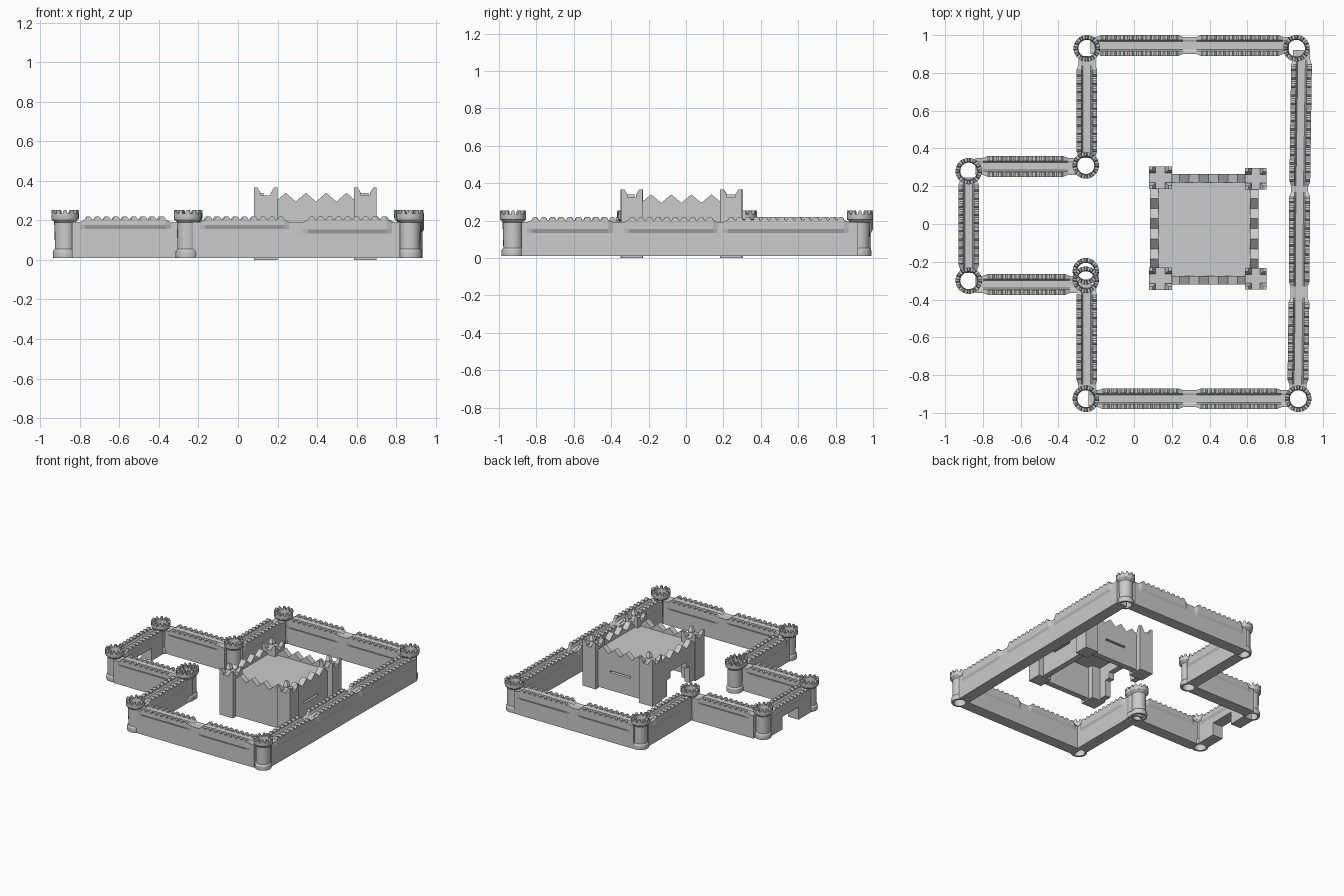
import bpy, bmesh, math
from mathutils import Vector

if "Cube" in bpy.data.objects:
    bpy.data.objects.remove(bpy.data.objects["Cube"])


def make(name, bm):
    bmesh.ops.recalc_face_normals(bm, faces=bm.faces[:])
    me = bpy.data.meshes.new(name)
    bm.to_mesh(me)
    bm.free()
    ob = bpy.data.objects.new(name, me)
    bpy.context.collection.objects.link(ob)
    return ob


def loft(bm, rings, closed=False):
    # skin a list of closed rings of points
    vs = [[bm.verts.new(p) for p in r] for r in rings]
    n, m = len(vs), len(vs[0])
    for i in range(n if closed else n - 1):
        a, b = vs[i], vs[(i + 1) % n]
        for j in range(m):
            k = (j + 1) % m
            bm.faces.new((a[j], a[k], b[k], b[j]))
    if not closed:
        bm.faces.new(vs[0][::-1])
        bm.faces.new(vs[-1])


def box(bm, x0, x1, y0, y1, z0, z1):
    loft(bm, [[(x0, y0, z), (x1, y0, z), (x1, y1, z), (x0, y1, z)] for z in (z0, z1)])


def curtain_wall(name, p0, p1, a, b, strip=0.135, gate=None):
    # a, b: distances along the wall where the overhanging parapet starts and stops
    p0, p1 = Vector(p0), Vector(p1)
    length = (p1 - p0).length
    d = (p1 - p0) / length
    side = Vector((-d.y, d.x))

    def pt(t, u, z):
        q = p0 + d * t + side * u
        return (q.x, q.y, z)

    def ring(t, wide, bottom=0.01):
        o = 0.055 if wide else 0.045
        top = 0.204 if wide else 0.192
        half = [(0.045, bottom), (0.045, strip), (o, strip + 0.02), (o, top),
                (0.028, top), (0.02, 0.188)]
        return [pt(t, u, z) for u, z in half] + [pt(t, -u, z) for u, z in half[::-1]]

    bm = bmesh.new()
    rings = [ring(0, False), ring(a, False), ring(a + 0.025, True)]
    if gate:
        g0, g1 = gate
        rings += [ring(g0, True), ring(g0, True, 0.11), ring(g1, True, 0.11), ring(g1, True)]
    rings += [ring(b - 0.025, True), ring(b, False), ring(length, False)]
    loft(bm, rings)
    # rounded merlons along both parapets
    n = max(1, round((b - a - 0.04) / 0.045))
    step = (b - a - 0.04) / n
    shape = [(-0.018, 0.2), (-0.015, 0.212), (-0.007, 0.22), (0.007, 0.22), (0.015, 0.212), (0.018, 0.2)]
    for i in range(n):
        c = a + 0.02 + step * (i + 0.5)
        for s in (-1, 1):
            loft(bm, [[pt(c + t, s * u, z) for t, z in shape] for u in (0.029, 0.055)])
    return make(name, bm)


def round_tower(name, x, y):
    bm = bmesh.new()
    prof = [(0.045, 0.01), (0.06, 0.01), (0.062, 0.025), (0.06, 0.045), (0.052, 0.055), (0.053, 0.19),
            (0.068, 0.205), (0.07, 0.215), (0.07, 0.234), (0.049, 0.234), (0.045, 0.2)]
    n = 24

    def polar(r, ang, z):
        return (x + r * math.cos(ang), y + r * math.sin(ang), z)

    loft(bm, [[polar(r, 2 * math.pi * i / n, z) for r, z in prof] for i in range(n)], True)
    # crown of merlons
    for i in range(12):
        c = 2 * math.pi * i / 12
        shape = [(-0.17, 0.23), (-0.14, 0.246), (-0.06, 0.254), (0.06, 0.254), (0.14, 0.246), (0.17, 0.23)]
        loft(bm, [[polar(r, c + t, z) for t, z in shape] for r in (0.05, 0.07)])
    ob = make(name, bm)
    bpy.context.view_layer.objects.active = ob
    ob.select_set(True)
    bpy.ops.object.shade_smooth_by_angle(angle=math.radians(25))
    ob.select_set(False)


# Round towers
for x, y in [(-0.25, 0.93), (0.86, 0.93), (-0.875, 0.28), (-0.255, 0.31), (-0.875, -0.3),
             (-0.255, -0.25), (-0.255, -0.295), (-0.255, -0.925), (0.87, -0.925)]:
    round_tower("round_tower", x, y)

# Outer curtain walls
curtain_wall("north_wall_left", (-0.23, 0.945), (0.29, 0.945), 0.03, 0.49)
curtain_wall("north_wall_right", (0.29, 0.945), (0.82, 0.945), 0.04, 0.5)
curtain_wall("south_wall_left", (-0.24, -0.925), (0.3, -0.925), 0.05, 0.5, 0.157)
curtain_wall("south_wall_right", (0.3, -0.925), (0.82, -0.925), 0.03, 0.48)
curtain_wall("east_wall_south", (0.867, -0.88), (0.874, -0.36), 0.03, 0.49)
curtain_wall("east_wall_middle", (0.874, -0.37), (0.877, 0.18), 0.04, 0.54)
curtain_wall("east_wall_north", (0.877, 0.17), (0.888, 0.92), 0.03, 0.7)
curtain_wall("west_wall_north", (-0.25, 0.35), (-0.25, 0.89), 0.01, 0.49)
curtain_wall("west_wall_south", (-0.25, -0.88), (-0.25, -0.32), 0.03, 0.53)

# Gate forecourt walls, with the gate opening facing -x
curtain_wall("forecourt_wall_north", (-0.84, 0.305), (-0.3, 0.305), 0.04, 0.49, 0.157)
curtain_wall("forecourt_wall_south", (-0.84, -0.32), (-0.29, -0.32), 0.04, 0.5, 0.157)
curtain_wall("gate_wall", (-0.875, -0.26), (-0.875, 0.245), 0.02, 0.49, 0.157, gate=(0.16, 0.36))


# Keep walls with a zigzag top
def keep_wall(name, along_x, lo, hi, c0, c1, gate=False, slit=True):
    n = 4
    pitch = (hi - lo) / n
    prof = [(lo, 0.01)]
    if gate:
        m = (lo + hi) / 2
        prof += [(m - 0.14, 0.01), (m - 0.14, 0.14), (m - 0.1, 0.14), (m - 0.1, 0.19),
                 (m + 0.1, 0.19), (m + 0.1, 0.14), (m + 0.14, 0.14), (m + 0.14, 0.01)]
    prof += [(hi, 0.01), (hi, 0.295)]
    for i in range(n - 1, -1, -1):
        prof += [(lo + (i + 0.5) * pitch, 0.34), (lo + i * pitch, 0.295)]
    bm = bmesh.new()
    loft(bm, [[(t, c, z) if along_x else (c, t, z) for t, z in prof] for c in (c0, c1)])
    ob = make(name, bm)
    if slit:
        # long horizontal arrow slit
        m = (lo + hi) / 2
        s0, s1 = sorted((c0, c1))
        bm = bmesh.new()
        if along_x:
            box(bm, m - 0.09, m + 0.09, s0 - 0.02, s1 + 0.02, 0.15, 0.165)
        else:
            box(bm, s0 - 0.02, s1 + 0.02, m - 0.09, m + 0.09, 0.15, 0.165)
        cut = make("slit_cutter", bm)
        cut.hide_render = True
        mod = ob.modifiers.new("slit", 'BOOLEAN')
        mod.operation = 'DIFFERENCE'
        mod.object = cut
        bpy.context.view_layer.objects.active = ob
        bpy.ops.object.modifier_apply(modifier=mod.name)
        bpy.data.objects.remove(cut)


keep_wall("keep_south_wall", True, 0.19, 0.6, -0.32, -0.275, slit=False)
keep_wall("keep_north_wall", True, 0.19, 0.6, 0.22, 0.265)
keep_wall("keep_east_wall", False, -0.24, 0.19, 0.615, 0.66)
keep_wall("keep_west_wall", False, -0.24, 0.19, 0.085, 0.13, gate=True, slit=False)

# Keep roof
bm = bmesh.new()
box(bm, 0.12, 0.63, -0.29, 0.24, 0.265, 0.285)
make("keep_roof", bm)

# Square corner towers of the keep, with pointed corner merlons
for cx, cy in [(0.14, 0.245), (0.645, 0.24), (0.14, -0.29), (0.645, -0.29)]:
    bm = bmesh.new()
    h = 0.06 if cx < 0.3 else 0.057
    box(bm, cx - h, cx + h, cy - h, cy + h, 0, 0.325)
    for sx in (-1, 1):
        for sy in (-1, 1):
            o, i, top = h, h - 0.035, 0.366
            base = [(o, o), (o, i), (i, i), (i, o)]
            tip = [(o, o), (o, o - 0.018), (o - 0.018, o - 0.018), (o - 0.018, o)]
            loft(bm, [[(cx + sx * u, cy + sy * v, z) for u, v in r]
                      for r, z in ((base, 0.32), (base, 0.338), (tip, top))])
    make("keep_tower", bm)
